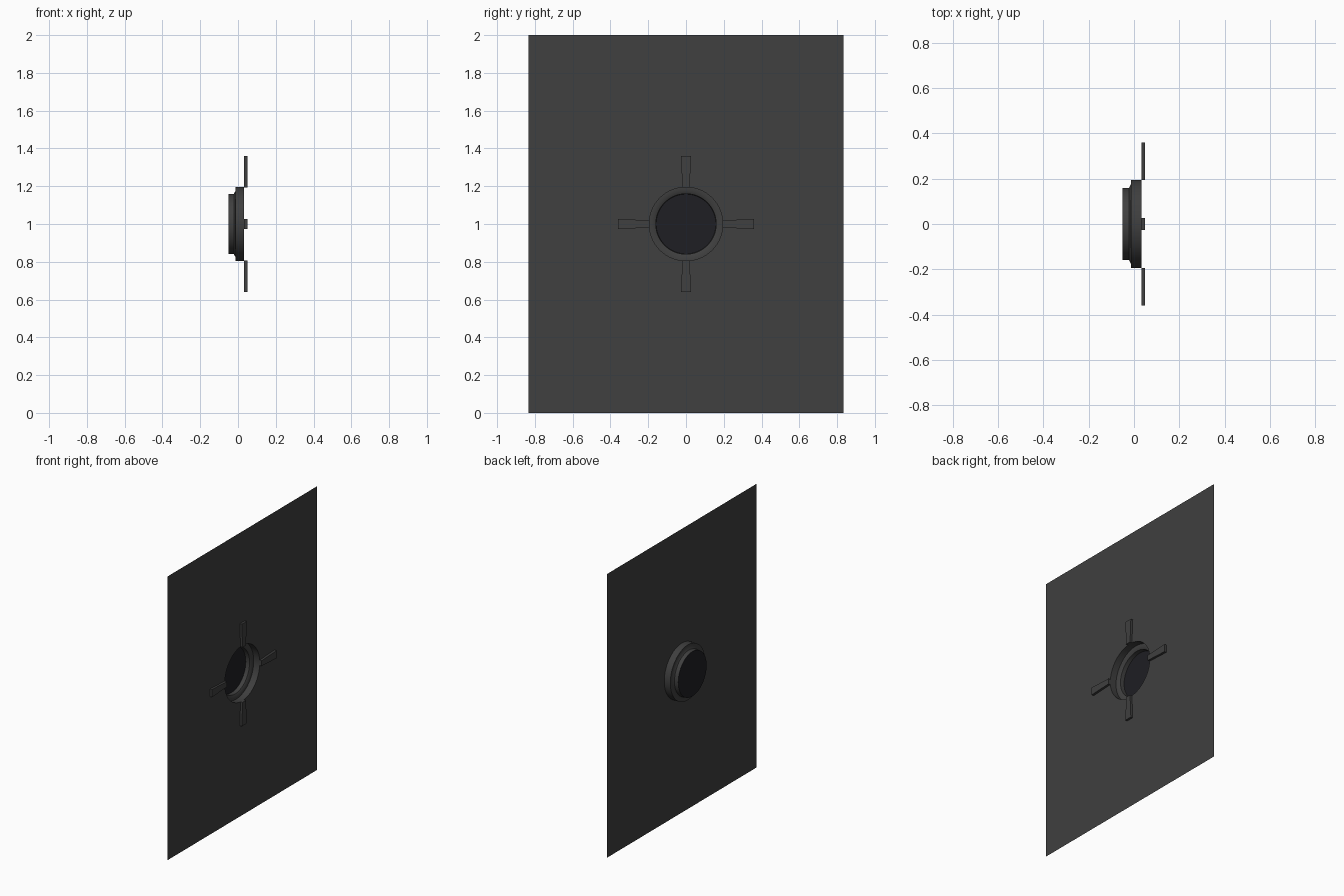
import bpy, bmesh, math

if "Cube" in bpy.data.objects:
    bpy.data.objects.remove(bpy.data.objects["Cube"])

N = 64                 # segments around the round well
CZ = 1.0               # height of the centre
FACE_X = 0.033         # plane of the sheet
R = 0.195              # well radius at the sheet


def material(name, color):
    m = bpy.data.materials.new(name)
    m.diffuse_color = color
    m.use_nodes = True
    m.node_tree.nodes["Principled BSDF"].inputs["Base Color"].default_value = m.diffuse_color
    return m


DARK = material("dark_grey", (0.05, 0.05, 0.05, 1))
GLASS = material("dark_blue", (0.013, 0.013, 0.017, 1))


def finish(name, bm, mat):
    me = bpy.data.meshes.new(name)
    bm.to_mesh(me)
    bm.free()
    ob = bpy.data.objects.new(name, me)
    bpy.context.collection.objects.link(ob)
    me.materials.append(mat)
    bpy.context.view_layer.objects.active = ob
    ob.select_set(True)
    bpy.ops.object.shade_smooth_by_angle(angle=math.radians(30))
    ob.select_set(False)
    return ob


def ring(bm, x, r):
    return [bm.verts.new((x, r * math.cos(2 * math.pi * i / N),
                          CZ + r * math.sin(2 * math.pi * i / N))) for i in range(N)]


def bridge(bm, a, b):
    for i in range(N):
        j = (i + 1) % N
        bm.faces.new((a[i], a[j], b[j], b[i]))


# Thin wall sheet with a round opening
bm = bmesh.new()
inner = ring(bm, FACE_X, R)
corners = [bm.verts.new((FACE_X, sy * 0.833, CZ + sz))
           for sy, sz in ((1, 1), (-1, 1), (-1, -1), (1, -1))]
q = N // 4
for k in range(4):
    start = N // 8 + k * q
    arc = [inner[(start + i) % N] for i in range(q + 1)]
    a, b = corners[k], corners[(k + 1) % 4]
    half = q // 2
    for i in range(q):
        bm.faces.new((arc[i], a if i < half else b, arc[i + 1]))
    bm.faces.new((a, b, arc[half]))
bmesh.ops.recalc_face_normals(bm, faces=bm.faces)
if sum(f.normal.x for f in bm.faces) < 0:
    bmesh.ops.reverse_faces(bm, faces=bm.faces)
finish("wall_panel", bm, DARK)

# Stepped round well sunk behind the sheet
bm = bmesh.new()
profile = [(FACE_X, R), (-0.014, R), (-0.014, 0.174), (-0.022, 0.160), (-0.05, 0.158)]
rings = [ring(bm, x, r) for x, r in profile]
for a, b in zip(rings, rings[1:]):
    bridge(bm, b, a)
finish("stepped_well", bm, DARK)

# Dark disc closing the well
bm = bmesh.new()
bm.faces.new(ring(bm, -0.05, 0.158))
finish("well_disc", bm, GLASS)

# Four flared bars raised from the sheet around the opening
for k, label in enumerate(("right", "top", "left", "bottom")):
    bm = bmesh.new()
    t = k * math.pi / 2
    outline = [(0.194, -0.019), (0.36, -0.027), (0.36, 0.027), (0.194, 0.019)]
    pts = [(u * math.cos(t) - v * math.sin(t), CZ + u * math.sin(t) + v * math.cos(t))
           for u, v in outline]
    lo = [bm.verts.new((FACE_X, y, z)) for y, z in pts]
    hi = [bm.verts.new((0.049, y, z)) for y, z in pts]
    bm.faces.new(hi)
    for i in range(4):
        j = (i + 1) % 4
        bm.faces.new((lo[i], lo[j], hi[j], hi[i]))
    finish(label + "_bar", bm, DARK)
